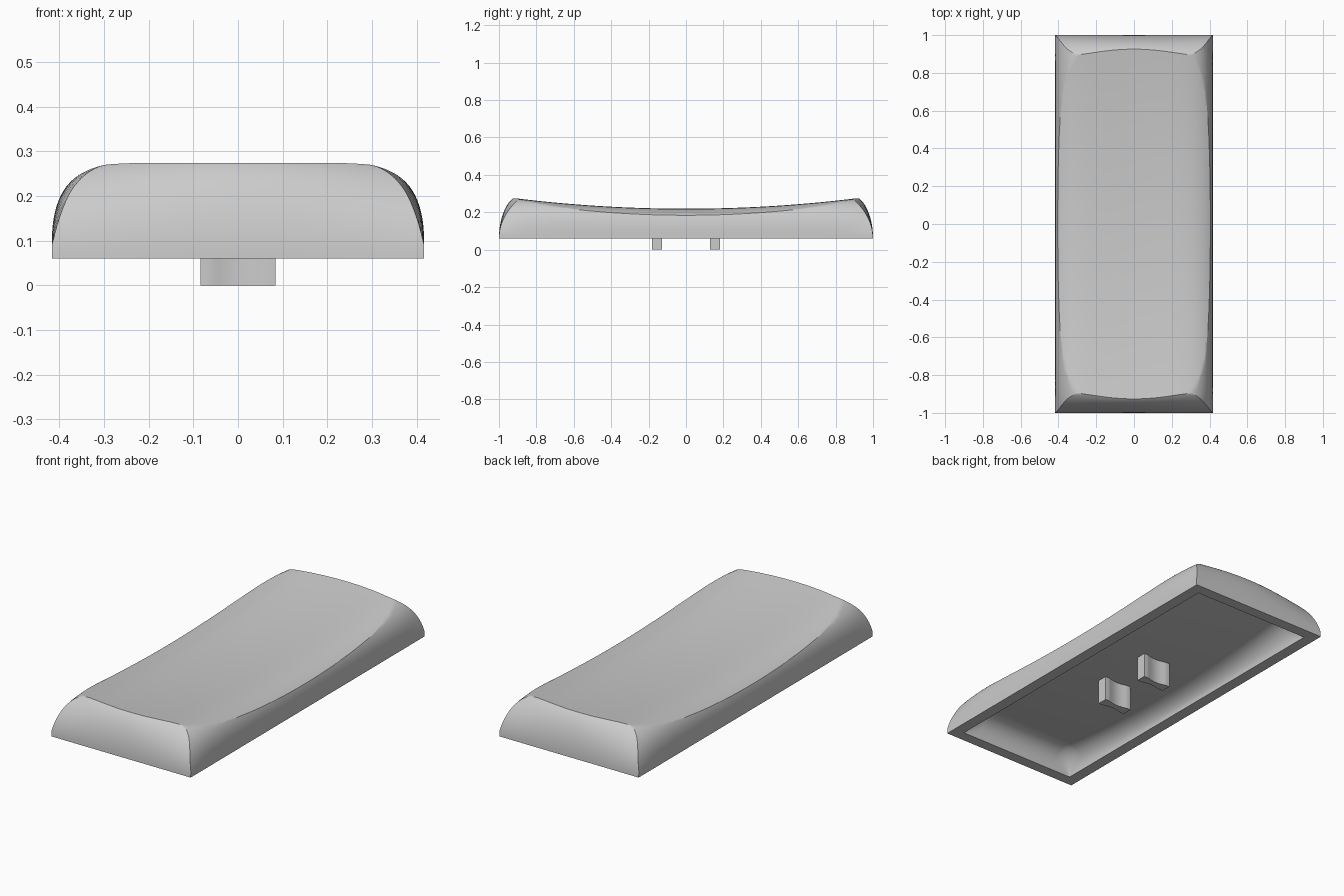
import bpy, bmesh, math

cube = bpy.data.objects.get("Cube")
if cube:
    bpy.data.objects.remove(cube, do_unlink=True)

grey = bpy.data.materials.new("light grey plastic")
grey.use_nodes = True
grey.diffuse_color = (0.6, 0.6, 0.6, 1)
grey.node_tree.nodes["Principled BSDF"].inputs["Base Color"].default_value = grey.diffuse_color

BASE, HALF_X, HALF_Y = 0.06, 0.417, 1.0
QUARTER = [math.pi / 2 * i / 20 for i in range(21)]


def spread(limit, count):
    """Evenly spaced values from -limit to limit."""
    return [limit * (2 * i / count - 1) for i in range(count + 1)]


def loft(name, rings):
    """Closed solid skinned through matching rings of points."""
    bm = bmesh.new()
    loops = [[bm.verts.new(p) for p in ring] for ring in rings]
    n = len(loops[0])
    for a, b in zip(loops, loops[1:]):
        for i in range(n):
            j = (i + 1) % n
            bm.faces.new((a[i], a[j], b[j], b[i]))
    bm.faces.new(loops[0])
    bm.faces.new(loops[-1])
    bmesh.ops.recalc_face_normals(bm, faces=bm.faces)
    mesh = bpy.data.meshes.new(name)
    bm.to_mesh(mesh)
    bm.free()
    mesh.materials.append(grey)
    obj = bpy.data.objects.new(name, mesh)
    bpy.context.collection.objects.link(obj)
    return obj


def arch(half, roof):
    """Symmetric closed outline from its right half, with a ridge point."""
    return half + [(0, roof)] + [(-u, z) for u, z in reversed(half)]


def side_ring(y):
    # full, steep long walls, pulled in a little near the corners
    half = [(HALF_X, BASE)]
    for a in QUARTER:
        rise = math.sin(a) ** 0.8
        x = 0.25 + 0.167 * max(0, math.cos(a)) ** 0.8
        half.append((x - 0.045 * y ** 10 * rise, 0.09 + 0.187 * rise))
    return [(x, y, z) for x, z in arch(half, 0.32)]


def end_ring(x):
    # rounded short walls, bowed in plan towards the top
    half = [(HALF_Y, 0)]
    for a in QUARTER:
        inset = 0.12 * (1 - math.cos(a)) * (1 + 5.5 * x * x)
        half.append((HALF_Y - inset, BASE + 0.232 * math.sin(a)))
    return [(x, y, z) for y, z in arch(half, 0.33)]


def dish_ring(y):
    # scooped top that rolls off at the long edges
    rise = 0.217 + 0.067 * y * y
    top = [(x, y, rise + 0.07 * x * x - 10.1 * x ** 6) for x in spread(0.45, 36)]
    return [(-0.45, y, -0.1)] + top + [(0.45, y, -0.1)]


def cavity_ring(y):
    # hollow with a gently dished ceiling and rounded walls on all sides
    t = max(0, (abs(y) - 0.82) / 0.12)
    height = 0.004 + (0.07 + 0.06 * y * y) * math.sqrt(max(0, 1 - t * t))
    half = [(0.355, 0)] + [(0.355 - 0.11 * (1 - math.cos(a)), BASE + height * math.sin(a))
                           for a in QUARTER]
    return [(x, y, z) for x, z in arch(half, BASE + height)]


# Cap shell: scooped block trimmed by rounded walls, then hollowed
shell = loft("cap_shell", [dish_ring(y) for y in spread(1.05, 48)])
walls = loft("side_trim", [side_ring(y) for y in spread(1.05, 42)])
ends = loft("end_trim", [end_ring(x) for x in spread(0.45, 24)])
curve = [0.82 + 0.12 * math.cos(a) for a in QUARTER]
stations = [-y for y in curve] + spread(0.82, 20)[1:-1] + curve[::-1]
hollow = loft("hollow_cutter", [cavity_ring(y) for y in stations])

cutters = [(walls, 'INTERSECT'), (ends, 'INTERSECT'), (hollow, 'DIFFERENCE')]
for cutter, operation in cutters:
    cutter.hide_render = True
    mod = shell.modifiers.new(cutter.name, 'BOOLEAN')
    mod.object, mod.operation, mod.solver = cutter, operation, 'EXACT'

# Bake the cuts and drop the cutters
bpy.context.view_layer.update()
baked = bpy.data.meshes.new_from_object(
    shell.evaluated_get(bpy.context.evaluated_depsgraph_get()))
shell.modifiers.clear()
shell.data = baked
for cutter, _ in cutters:
    bpy.data.objects.remove(cutter, do_unlink=True)


# Two mounting prongs with waisted faces
def prong(name, y):
    edge = [(x, 0.028 - 0.011 * max(0, math.cos(math.pi * x / 0.12)))
            for x in spread(0.084, 16)]
    outline = [(x, y + t) for x, t in edge] + [(x, y - t) for x, t in reversed(edge)]
    return loft(name, [[(x, v, z) for x, v in outline] for z in (0, 0.15)])


parts = [shell, prong("front_prong", -0.155), prong("back_prong", 0.155)]

# Smooth shading with crisp creases
bpy.ops.object.select_all(action='DESELECT')
for part in parts:
    part.select_set(True)
bpy.context.view_layer.objects.active = shell
bpy.ops.object.shade_smooth_by_angle(angle=math.radians(30))
